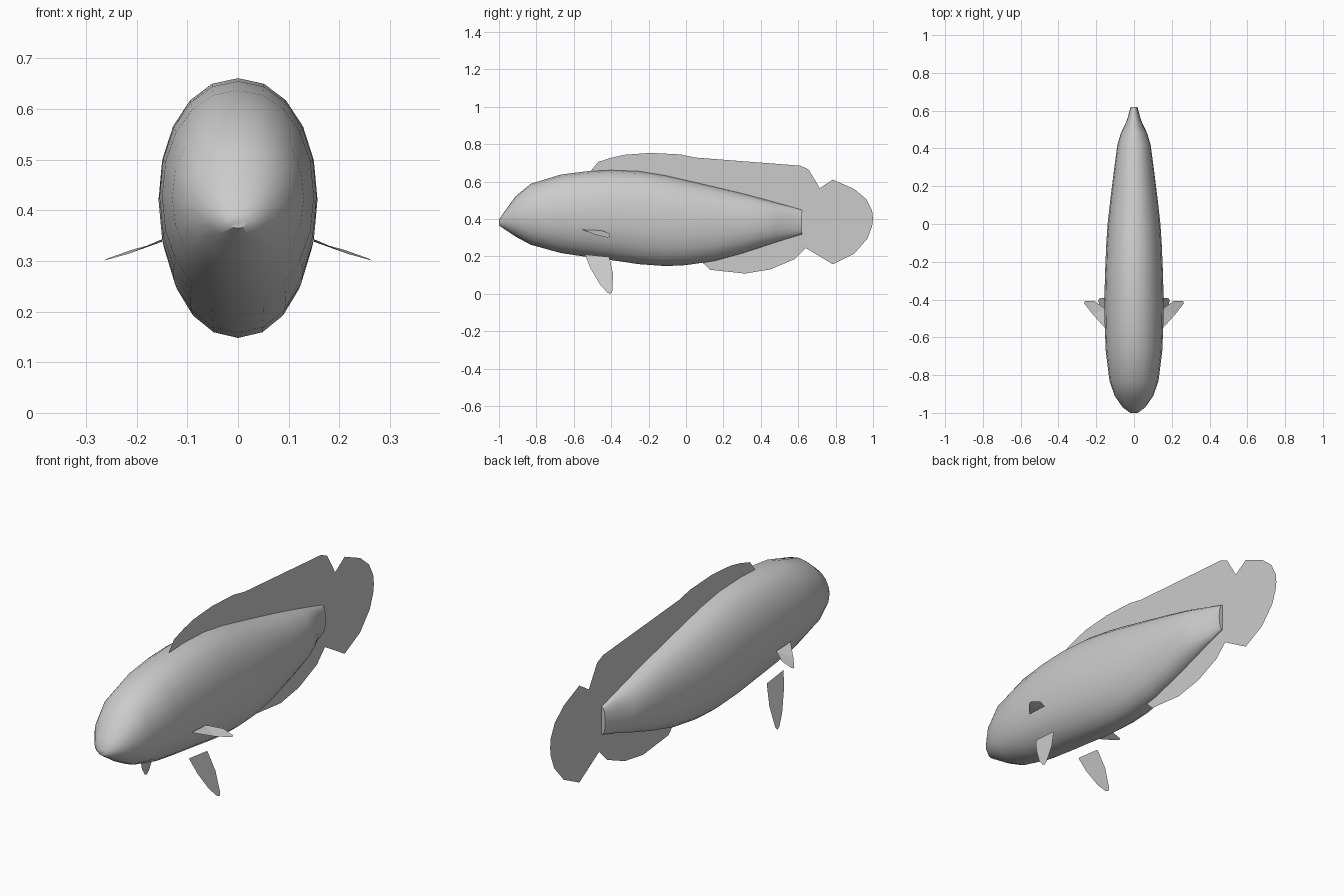
import bpy, bmesh, math

cube = bpy.data.objects.get("Cube")
if cube:
    bpy.data.objects.remove(cube, do_unlink=True)

grey = bpy.data.materials.new("plain grey")
grey.use_nodes = True
COLOUR = (0.6, 0.6, 0.6, 1)
grey.diffuse_color = COLOUR
grey.node_tree.nodes["Principled BSDF"].inputs["Base Color"].default_value = COLOUR


def add_object(name, bm):
    mesh = bpy.data.meshes.new(name)
    bm.to_mesh(mesh)
    bm.free()
    mesh.materials.append(grey)
    obj = bpy.data.objects.new(name, mesh)
    bpy.context.collection.objects.link(obj)
    return obj


def flat_fin(name, points):
    bm = bmesh.new()
    face = bm.faces.new([bm.verts.new(p) for p in points])
    bmesh.ops.triangulate(bm, faces=[face])
    return add_object(name, bm)


# Body: oval rings lofted from snout to tail root (y, bottom, top, half width)
STATIONS = [
    (-1.0, .365, .395, .02), (-.97, .345, .44, .06), (-.91, .305, .522, .102),
    (-.83, .262, .588, .13), (-.67, .218, .637, .15), (-.53, .197, .655, .155),
    (-.4, .18, .661, .157), (-.25, .158, .655, .153), (-.11, .148, .632, .147),
    (0, .153, .607, .14), (.15, .175, .572, .123), (.3, .216, .536, .104),
    (.42, .255, .505, .088), (.48, .275, .488, .07), (.55, .297, .469, .037),
    (.62, .318, .448, .018),
]
SIDES = 20


def rounded(v):
    return math.copysign(abs(v) ** 0.95, v) if abs(v) > 1e-6 else 0


bm = bmesh.new()
rings = []
for y, low, high, half in STATIONS:
    ring = []
    for i in range(SIDES):
        a = math.tau * i / SIDES
        z = (low + high) / 2 + (high - low) / 2 * rounded(math.cos(a))
        ring.append(bm.verts.new((half * rounded(math.sin(a)), y, z)))
    rings.append(ring)
for r, s in zip(rings, rings[1:]):
    for i in range(SIDES):
        j = (i + 1) % SIDES
        bm.faces.new((r[i], r[j], s[j], s[i]))
bm.faces.new(rings[0])
bm.faces.new(rings[-1])
bmesh.ops.recalc_face_normals(bm, faces=bm.faces[:])
body = add_object("body", bm)
bpy.context.view_layer.objects.active = body
body.select_set(True)
bpy.ops.object.shade_smooth_by_angle(angle=math.radians(50))

# Upright fins on the centre line, as (y, z) outlines rooted inside the body
UPRIGHT = {
    "dorsal_fin": [
        (-.51, .655), (-.47, .705), (-.4, .727), (-.33, .743), (-.19, .753),
        (-.03, .745), (.05, .728), (.14, .715), (.29, .7), (.45, .69),
        (.61, .685), (.655, .665), (.715, .565), (.615, .42), (0, .57), (-.4, .62)],
    "tail_fin": [
        (.715, .565), (.785, .61), (.9, .56), (.965, .505), (.995, .445), (1, .4),
        (.995, .36), (.97, .295), (.9, .215), (.785, .158), (.64, .245),
        (.615, .34), (.615, .42)],
    "anal_fin": [
        (.64, .245), (.58, .185), (.45, .13), (.315, .108), (.13, .128),
        (.09, .165), (.2, .23), (.615, .34)],
}
for name, outline in UPRIGHT.items():
    flat_fin(name, [(0, y, z) for y, z in outline])

# Paired fins, mirrored left and right
PECTORAL = [(.15, -.555, .343), (.217, -.48, .314), (.264, -.42, .301),
            (.26, -.408, .304), (.21, -.408, .322), (.15, -.45, .338)]
PELVIC = [(-.54, .21), (-.41, .197), (-.39, .105), (-.394, .015), (-.403, 0),
          (-.42, .006), (-.46, .05), (-.51, .135)]
for side, s in (("left", 1), ("right", -1)):
    flat_fin(side + "_pectoral_fin", [(s * x, y, z) for x, y, z in PECTORAL])
    flat_fin(side + "_pelvic_fin",
             [(s * (.125 + .3 * (.21 - z)), y, z) for y, z in PELVIC])
